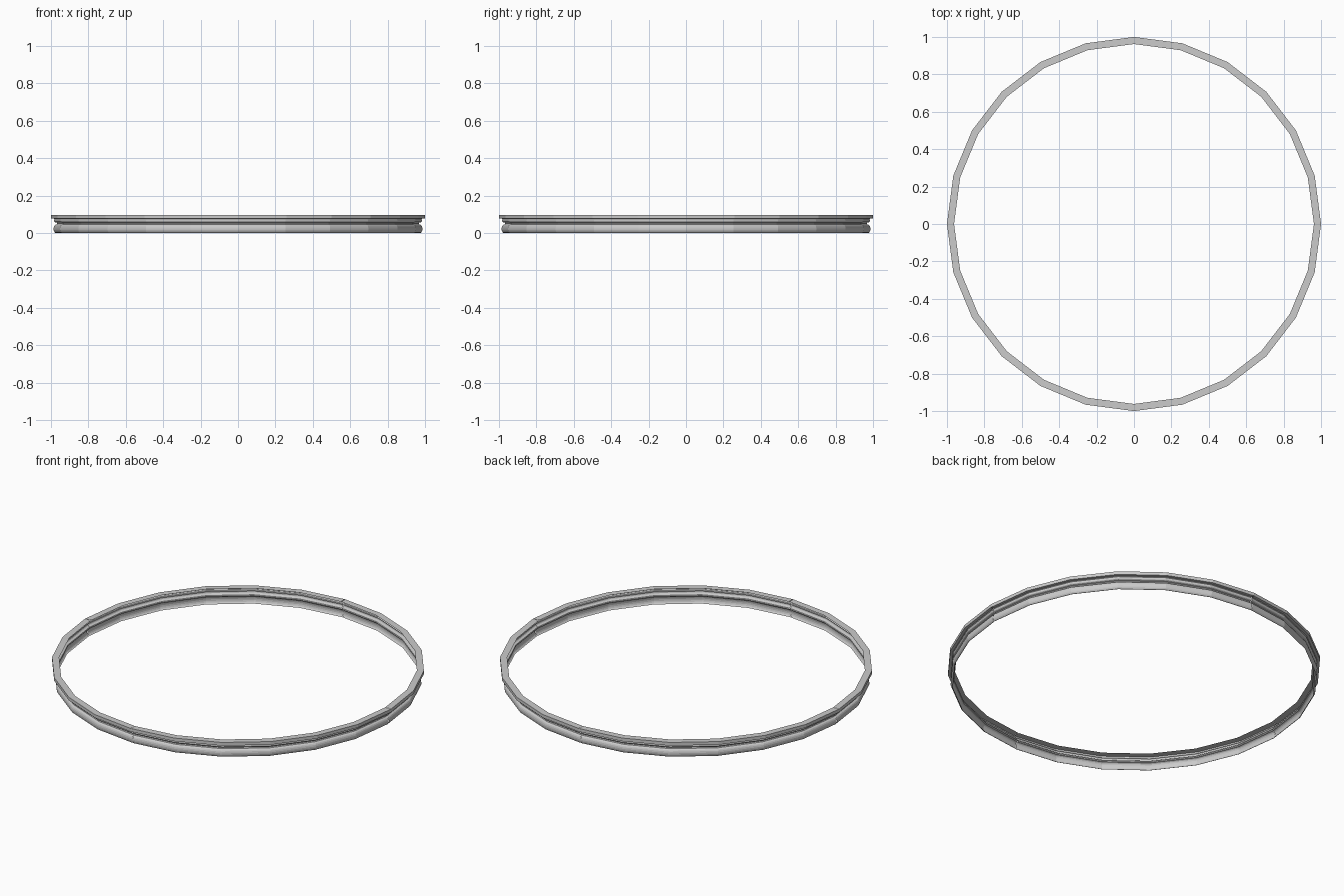
import bpy, bmesh
from math import sin, cos, pi, radians

if "Cube" in bpy.data.objects:
    bpy.data.objects.remove(bpy.data.objects["Cube"])

SEGMENTS = 6      # facets per quarter ring


def arc(r, z, rad_r, rad_z, a0, a1, n):
    """Points of an elliptical bead in the (radius, height) plane."""
    return [(r + rad_r * cos(radians(a0 + (a1 - a0) * i / n)),
             z + rad_z * sin(radians(a0 + (a1 - a0) * i / n))) for i in range(n + 1)]


# Moulding profile: flat top lip, fascia, small bead, groove, large lower bead
profile = [(0.962, 0.096), (1.0, 0.096), (1.0, 0.077), (0.984, 0.077)]
profile += arc(0.976, 0.066, 0.008, 0.009, 60, -60, 4)
profile += [(0.969, 0.055), (0.967, 0.050), (0.970, 0.045)]
profile += arc(0.974, 0.022, 0.012, 0.022, 80, -90, 7)


def trim_quarter(name, start):
    """Sweep the profile through 90 degrees, leaving a hairline joint."""
    bm = bmesh.new()
    gap = 0.001
    rows = []
    for i in range(SEGMENTS + 1):
        a = start + i * pi / 2 / SEGMENTS
        a += gap if i == 0 else -gap if i == SEGMENTS else 0
        rows.append([bm.verts.new((r * cos(a), r * sin(a), z)) for r, z in profile])
    for p, q in zip(rows, rows[1:]):
        for j in range(len(profile) - 1):
            bm.faces.new((p[j], p[j + 1], q[j + 1], q[j]))
    mesh = bpy.data.meshes.new(name)
    bm.to_mesh(mesh)
    bm.free()
    obj = bpy.data.objects.new(name, mesh)
    bpy.context.collection.objects.link(obj)


# Four curved trim pieces complete the ring
for k in range(4):
    trim_quarter(f"ring_trim_quarter_{k + 1}", k * pi / 2)
